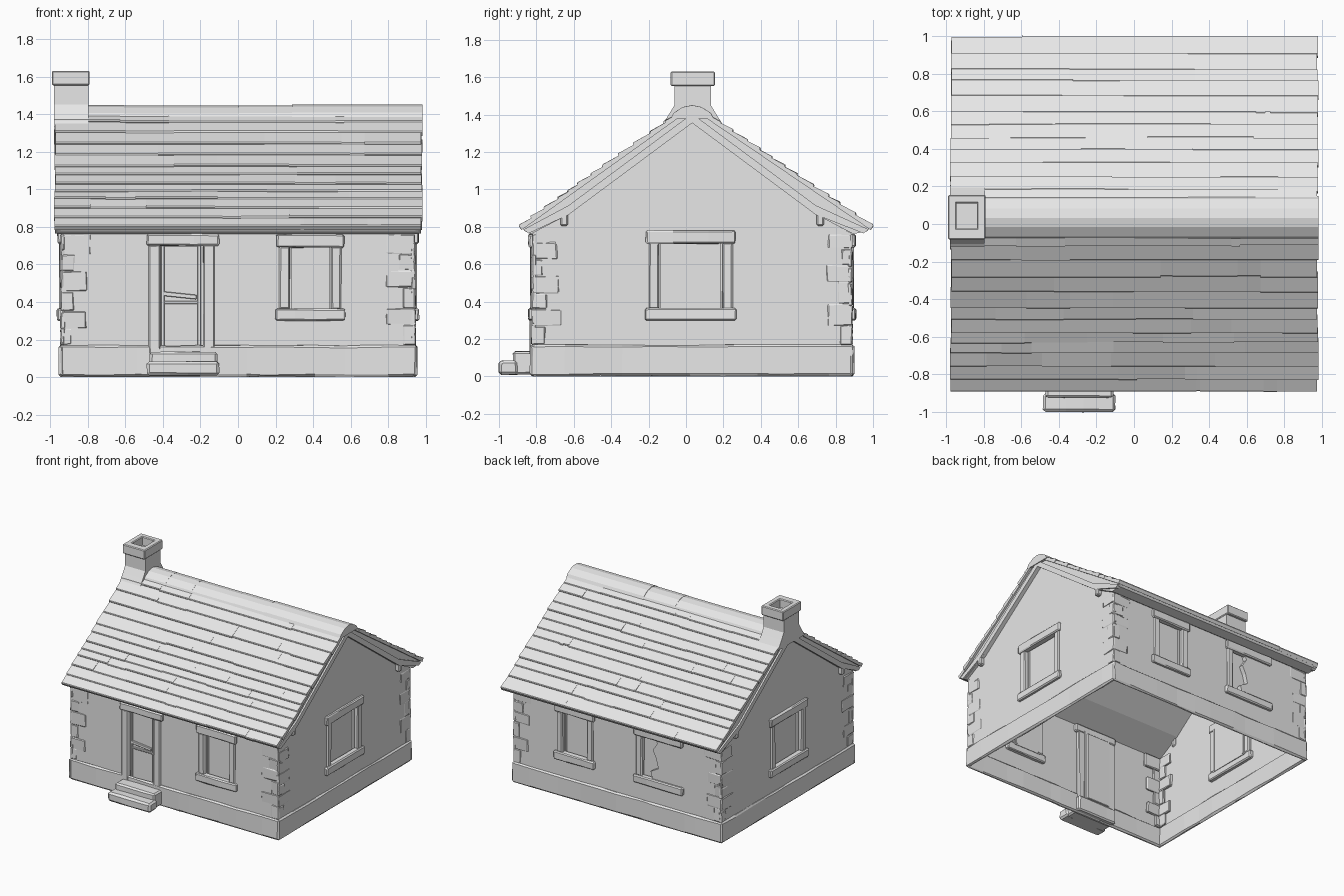
import bpy, bmesh, math, random
from mathutils import Matrix, Vector

random.seed(4)
old = bpy.data.objects.get("Cube")
if old:
    bpy.data.objects.remove(old)

GREY = (0.8, 0.8, 0.8, 1)
mat = bpy.data.materials.new("plain_grey")
mat.use_nodes = True
mat.diffuse_color = GREY
bsdf = next(n for n in mat.node_tree.nodes if n.type == 'BSDF_PRINCIPLED')
bsdf.inputs["Base Color"].default_value = GREY

CY = 0.033                                  # ridge line in y
FRONT, BACK, SIDE = -0.82, 0.885, 0.94      # wall planes
EAVE = 0.765


def finish(name, bm):
    me = bpy.data.meshes.new(name)
    bm.to_mesh(me)
    bm.free()
    me.materials.append(mat)
    ob = bpy.data.objects.new(name, me)
    bpy.context.collection.objects.link(ob)
    return ob


def merge(dst, src, m=Matrix()):
    """Move a finished piece into a larger part."""
    src.transform(m)
    bmesh.ops.recalc_face_normals(src, faces=src.faces)
    me = bpy.data.meshes.new("piece")
    src.to_mesh(me)
    src.free()
    dst.from_mesh(me)
    bpy.data.meshes.remove(me)


def box(dst, lo, hi, m=Matrix(), bevel=0.008, rough=0.0, cuts=0):
    """Worn block between two corners; cuts split it along its first axis."""
    b = bmesh.new()
    bmesh.ops.create_cube(b, size=1)
    for v in b.verts:
        v.co = Vector(l + (h - l) * (c + 0.5) for l, h, c in zip(lo, hi, v.co))
    if bevel:
        bmesh.ops.bevel(b, geom=b.edges[:], offset=bevel, segments=1, affect='EDGES')
    for i in range(cuts):
        u = lo[0] + (hi[0] - lo[0]) * (i + 1 + random.uniform(-.3, .3)) / (cuts + 1)
        bmesh.ops.bisect_plane(b, geom=b.verts[:] + b.edges[:] + b.faces[:],
                               plane_co=(u, 0, 0), plane_no=(1, 0, 0))
    for v in b.verts:
        v.co += Vector(random.uniform(-rough, rough) for _ in range(3))
    merge(dst, b, m)


def prism(dst, pts, a, b, m=Matrix()):
    """Polygon in the second and third axes, stretched from a to b along the first."""
    p = bmesh.new()
    ends = [[p.verts.new((x, *q)) for q in pts] for x in (a, b)]
    for e in ends:
        p.faces.new(e)
    for i in range(len(pts)):
        j = (i + 1) % len(pts)
        p.faces.new((ends[0][i], ends[0][j], ends[1][j], ends[1][i]))
    merge(dst, p, m)


def wall_frame(u, n, origin):
    """Matrix for (along wall, outward, up)."""
    m = Matrix((u, n, (0, 0, 1))).transposed().to_4x4()
    m.translation = origin
    return m


front = wall_frame((1, 0, 0), (0, -1, 0), (0, FRONT, 0))
back = wall_frame((1, 0, 0), (0, 1, 0), (0, BACK, 0))
left = wall_frame((0, 1, 0), (1, 0, 0), (SIDE, 0, 0))
right = wall_frame((0, 1, 0), (-1, 0, 0), (-SIDE, 0, 0))
GABLE = [(0.65, 0.875), (0, 1.37)]          # distance from ridge, height


def wall(name, m, lo, hi, holes, gable=False):
    """Single-sheet wall with recessed openings (u0, u1, z0, z1)."""
    b = bmesh.new()
    us = sorted({lo, hi, *[h[0] for h in holes], *[h[1] for h in holes]})
    zs = sorted({0, EAVE, *[h[2] for h in holes], *[h[3] for h in holes]})

    def face(pts):
        b.faces.new([b.verts.new(p) for p in pts])
    for u0, u1 in zip(us, us[1:]):
        for z0, z1 in zip(zs, zs[1:]):
            inside = any(h[0] <= u0 and u1 <= h[1] and h[2] <= z0 and z1 <= h[3] for h in holes)
            d = -0.035 if inside else 0
            quad = [(u0, z0), (u1, z0), (u1, z1), (u0, z1)]
            face([(u, d, z) for u, z in quad])
    for u0, u1, z0, z1 in holes:            # reveals
        ring = [(u0, z0), (u1, z0), (u1, z1), (u0, z1)]
        for p, q in zip(ring, ring[1:] + ring[:1]):
            face([(p[0], 0, p[1]), (q[0], 0, q[1]), (q[0], -0.035, q[1]), (p[0], -0.035, p[1])])
    if gable:
        (d, z), (_, top) = GABLE
        face([(u, 0, EAVE) for u in us] + [(CY + d, 0, z), (CY, 0, top), (CY - d, 0, z)])
    bmesh.ops.remove_doubles(b, verts=b.verts, dist=1e-4)
    bmesh.ops.recalc_face_normals(b, faces=b.faces)
    b.faces.ensure_lookup_table()
    b.transform(m)
    b.normal_update()
    outward = m.to_3x3() @ Vector((0, 1, 0))
    if sum(f.normal.dot(outward) * f.calc_area() for f in b.faces) < 0:
        bmesh.ops.reverse_faces(b, faces=b.faces)
    finish(name, b)


def window(name, m, u0, u1, z0, z1, jambs=(True, True)):
    """Stone lintel, sill, jambs and a thin inner casement."""
    b = bmesh.new()
    box(b, (u0, -.03, z0), (u1, .024, z0 + .065), m, rough=.002, cuts=2)
    box(b, (u0 + .005, -.03, z1 - .07), (u1 - .005, .022, z1), m, rough=.002, cuts=2)
    for side, on in zip((u0 + .02, u1 - .075), jambs):
        if on:
            box(b, (side, -.03, z0 + .06), (side + .055, .012, z1 - .065), m, rough=.002)
    if all(jambs):
        for u in (u0 + .07, u1 - .085):
            box(b, (u, -.04, z0 + .06), (u + .015, -.02, z1 - .065), m, bevel=0)
    finish(name, b)
    return (u0 + .06, u1 - .06, z0 + .05, z1 - .05)


# Windows and walls
f_hole = window("front_window_frame", front, .20, .57, .30, .76)
b_hole = window("back_window_frame", back, .20, .57, .30, .76)
c_hole = window("blocked_window_frame", back, -.60, -.15, .30, .76, (False, True))
l_hole = window("left_window_frame", left, -.22, .27, .30, .78)
r_hole = window("right_window_frame", right, -.22, .27, .30, .78)
wall("front_wall", front, -SIDE, SIDE, [f_hole, (-.42, -.18, .13, .72)])
wall("back_wall", back, -SIDE, SIDE, [b_hole, c_hole])
wall("left_wall", left, FRONT, BACK, [l_hole], True)
wall("right_wall", right, FRONT, BACK, [r_hole], True)

# Crumbled infill closing most of the blocked window
b = bmesh.new()
infill = back @ Matrix(((0, 1, 0, 0), (1, 0, 0, 0), (0, 0, 1, 0), (0, 0, 0, 1)))
prism(b, [(-.56, .35), (-.32, .35), (-.30, .42), (-.37, .46), (-.35, .54),
          (-.32, .60), (-.36, .66), (-.34, .71), (-.56, .71)], -.036, .002, infill)
finish("blocked_window_infill", b)

# Door and its surround
b = bmesh.new()
box(b, (-.485, -.03, .70), (-.10, .024, .762), front, rough=.002, cuts=2)
for u in (-.475, -.185):
    box(b, (u, -.03, .12), (u + .062, .014, .705), front, rough=.002)
finish("door_surround", b)
b = bmesh.new()
box(b, (-.40, -.045, .14), (-.20, -.022, .70), front, bevel=.004)
for u in (-.41, -.215):
    box(b, (u, -.04, .14), (u + .018, -.008, .70), front, bevel=.003)
box(b, (-.395, -.03, .39), (-.20, -.012, .405), front, bevel=.003)
box(b, (-.09, -.03, -.012), (.09, -.008, .012), front @ Matrix.Translation((-.31, 0, .435))
    @ Matrix.Rotation(math.radians(6), 4, 'Y'), bevel=.003)
finish("door", b)

# Entrance steps
b = bmesh.new()
box(b, (-.47, -.925, .01), (-.11, -.77, .135), bevel=.012, rough=.002, cuts=2)
box(b, (-.485, -1.0, .01), (-.10, -.90, .085), bevel=.014, rough=.002, cuts=2)
finish("entrance_steps", b)

# Plinth and corner stones
plinth, quoins = bmesh.new(), bmesh.new()
for m, lo, hi in ((front, -SIDE, SIDE), (back, -SIDE, SIDE), (left, FRONT, BACK), (right, FRONT, BACK)):
    box(plinth, (lo - .012, -.015, .004), (hi + .012, .013, .168), m, bevel=.01, rough=.0035, cuts=9)
    for end, sign in ((lo, 1), (hi, -1)):
        z, k = .17, 0
        while z < .70:
            h = min(random.uniform(.08, .12), .76 - z)
            w = (.07, .14)[k % 2] + random.uniform(-.02, .02)
            u = sorted((end - sign * .004, end + sign * w))
            box(quoins, (u[0], -.02, z), (u[1], .004, z + h), m, bevel=.006, rough=.004)
            z, k = z + h, k + 1
finish("plinth", plinth)
finish("corner_stones", quoins)

# Roof deck, plank rows and verge boards, one slope at a time
deck, rows, verge = bmesh.new(), bmesh.new(), bmesh.new()
for sign, eave in ((-1, .923), (1, .965)):
    top, low = Vector((.09, 1.395)), Vector((eave, .80))
    run = (low - top).normalized()
    up = Vector((-run.y, run.x))

    def at(s, h):
        p = top + run * s + up * h
        return (CY + sign * p.x, p.y)

    def yz(d, z):
        return (CY + sign * d, z)
    prism(deck, [yz(0, 1.36), yz(.65, .872), yz(.86, .762), yz(eave - .03, .775),
                 at((low - top).length - .01, -.005), at(0, -.005), yz(0, 1.42)], -.962, .962)
    for x in (-.975, .945):
        prism(verge, [yz(0, 1.355), yz(.66, .865), yz(eave - .05, .765), yz(eave - .02, .785),
                      yz(.66, .915), yz(0, 1.405)], x, x + .03)
    steps = [random.uniform(.75, 1.25) for _ in range(12)]
    scale = (low - top).length / sum(steps)
    s = 0
    for n in steps:
        s1 = s + n * scale
        xs = [-.98] + sorted(random.uniform(-.8, .8) for _ in range(4)) + [.984]
        xs[0] += random.uniform(0, .01)
        xs[-1] -= random.uniform(0, .01)
        for x0, x1 in zip(xs, xs[1:]):
            e, t = s1 + random.uniform(-.004, .004), random.uniform(.008, .014)
            prism(rows, [at(s - .015, -.02), at(s - .015, .0), at(e - .006, t), at(e, t - .006),
                         at(e, -.02)], x0, x1)
        s = s1
    # Purlin ends under the verge
    for x in (-.975, .93):
        box(verge, (x, CY + sign * .685 - .02, .805), (x + .045, CY + sign * .685 + .02, .87))
finish("roof_deck", deck)
finish("roof_planks", rows)
finish("verge_boards", verge)

# Ridge capping in uneven lengths
b = bmesh.new()
x = -.84
while x < .98:
    x1 = x + random.uniform(.22, .4)
    x1 = .982 if x1 > .85 else x1
    j = random.uniform(-.004, .004)
    prism(b, [(CY - .115, 1.375 + j), (CY - .10, 1.405 + j), (CY - .05, 1.437 + j), (CY, 1.447 + j),
              (CY + .05, 1.437 + j), (CY + .10, 1.405 + j), (CY + .115, 1.375 + j)], x, x1)
    x = x1
finish("ridge_cap", b)

# Chimney: shaft with flared foot, and a hollow cap
b = bmesh.new()
prism(b, [(CY - .17, 1.33), (CY - .125, 1.40), (CY - .095, 1.45), (CY - .095, 1.56),
          (CY + .10, 1.56), (CY + .10, 1.45), (CY + .13, 1.40), (CY + .175, 1.33)], -.98, -.797)
finish("chimney_shaft", b)
b = bmesh.new()
X0, X1, Y0, Y1 = -.99, -.79, -.082, .155
for lo, hi in (((X0, Y0), (X0 + .045, Y1)), ((X1 - .045, Y0), (X1, Y1)),
               ((X0 + .03, Y0), (X1 - .03, Y0 + .06)), ((X0 + .03, Y1 - .045), (X1 - .03, Y1))):
    box(b, (*lo, 1.553), (*hi, 1.63), bevel=.006)
finish("chimney_cap", b)
